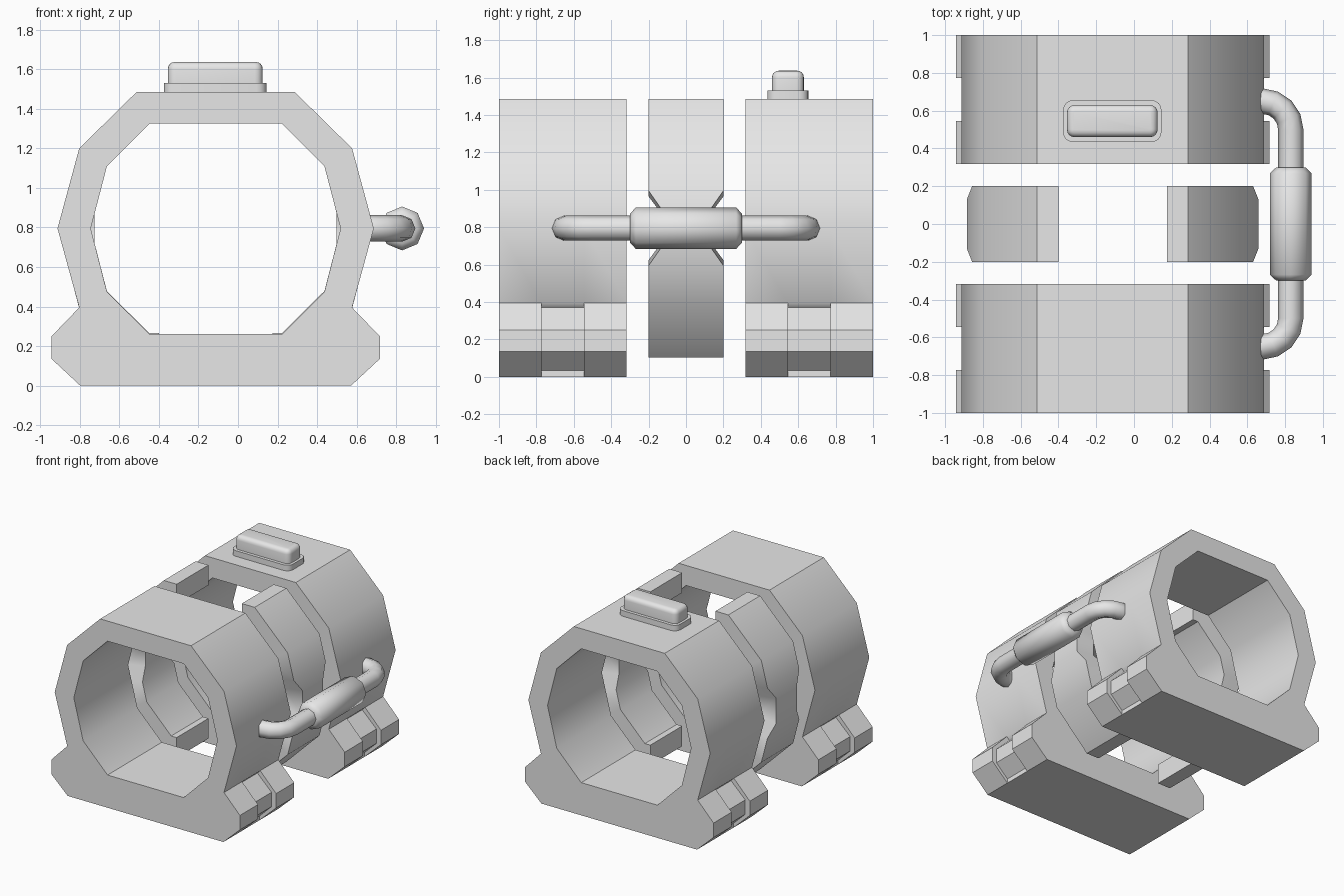
import bpy, bmesh, math
from mathutils import Vector

cube = bpy.data.objects.get("Cube")
if cube:
    bpy.data.objects.remove(cube, do_unlink=True)

grey = bpy.data.materials.new("plain_grey")
grey.use_nodes = True
grey.diffuse_color = (0.8, 0.8, 0.8, 1)
grey.node_tree.nodes["Principled BSDF"].inputs["Base Color"].default_value = (0.8, 0.8, 0.8, 1)

CX = -0.113   # centre line of the rings
CZ = 0.795    # height of the ring axis


def finish(name, bm, angle=35):
    """Weld, orient and turn the bmesh into a smooth-by-angle object."""
    bmesh.ops.remove_doubles(bm, verts=bm.verts, dist=1e-4)
    bmesh.ops.recalc_face_normals(bm, faces=bm.faces)
    mesh = bpy.data.meshes.new(name)
    bm.to_mesh(mesh)
    bm.free()
    mesh.materials.append(grey)
    obj = bpy.data.objects.new(name, mesh)
    bpy.context.collection.objects.link(obj)
    bpy.ops.object.select_all(action='DESELECT')
    obj.select_set(True)
    bpy.context.view_layer.objects.active = obj
    bpy.ops.object.shade_smooth_by_angle(angle=math.radians(angle))
    return obj


def face(bm, pts):
    bm.faces.new([bm.verts.new(p) for p in pts])


# ---- End rings: octagonal tunnel on a flat base, with a notch across each foot
inner = [(0, 0.26), (0.335, 0.26), (0.55, 0.475), (0.632, CZ),
         (0.55, 1.11), (0.335, 1.325), (0, 1.325)]
upper = [(0, 1.485), (0.40, 1.485), (0.69, 1.2), (0.80, CZ), (0.69, 0.395)]
foot = [(0.83, 0.25), (0.83, 0.135)]
notch = [(0.665, 0.37), (0.79, 0.25), (0.79, 0.135), (0.685, 0.035)]
base = [(0.685, 0), (0, 0)]


def end_ring(name, ys):
    bm = bmesh.new()
    for side in (1, -1):
        def at(p, y):
            return (CX + side * p[0], y, p[1])

        for i in range(3):
            outer = upper + (notch if i == 1 else foot) + base
            for chain in (inner, outer):
                for p, q in zip(chain, chain[1:]):
                    face(bm, [at(p, ys[i]), at(q, ys[i]), at(q, ys[i + 1]), at(p, ys[i + 1])])
        # end caps, then the walls of the notch
        for y in (ys[0], ys[3]):
            face(bm, [at(p, y) for p in inner + upper + foot + base])
        for y in (ys[1], ys[2]):
            face(bm, [at(p, y) for p in upper[-1:] + foot + base[:1] + notch[::-1]])
    finish(name, bm)


end_ring("front_ring", (-1, -0.773, -0.545, -0.317))
end_ring("back_ring", (0.317, 0.545, 0.773, 1))

# ---- Middle clamps: a C-shaped band each side, waisted at mid height
# (outer x, outer z above axis, inner x, inner z above axis, half width)
half = [(0.287, 0.69, 0.287, 0.53, 0.2), (0.40, 0.69, 0.335, 0.53, 0.2),
        (0.69, 0.405, 0.55, 0.317, 0.2), (0.744, 0.20, 0.588, 0.17, 0.2),
        (0.772, 0.10, 0.612, 0.076, 0.13)]
sections = half + [(a, -b, c, -d, w) for a, b, c, d, w in reversed(half)]

for name, side in (("left_clamp", 1), ("right_clamp", -1)):
    bm = bmesh.new()
    loops = []
    for ox, oz, ix, iz, w in sections:
        o, i = CX + side * ox, CX + side * ix
        loops.append([bm.verts.new(p) for p in (
            (o, -w, CZ + oz), (o, w, CZ + oz), (i, w, CZ + iz), (i, -w, CZ + iz))])
    for a, b in zip(loops, loops[1:]):
        for k in range(4):
            n = (k + 1) % 4
            bm.faces.new((a[k], a[n], b[n], b[k]))
    bm.faces.new(loops[0])
    bm.faces.new(loops[-1])
    finish(name, bm)


# ---- Side handle: bent pipe with a thicker grip
def tube(name, path, angle, sides=8):
    """Sweep a polygon along (x, y, radius) points at axis height."""
    bm = bmesh.new()
    rings = []
    for k, (x, y, r) in enumerate(path):
        a, b = path[max(k - 1, 0)], path[min(k + 1, len(path) - 1)]
        t = Vector((b[0] - a[0], b[1] - a[1], 0)).normalized()
        n = Vector((-t.y, t.x, 0))
        ring = []
        for s in range(sides):
            u = math.tau * s / sides
            p = Vector((x, y, CZ)) + r * (math.cos(u) * n + math.sin(u) * Vector((0, 0, 1)))
            ring.append(bm.verts.new(p))
        rings.append(ring)
    for a, b in zip(rings, rings[1:]):
        for s in range(sides):
            n = (s + 1) % sides
            bm.faces.new((a[s], a[n], b[n], b[s]))
    bm.faces.new(rings[0])
    bm.faces.new(rings[-1])
    finish(name, bm, angle)


HX, R = 0.83, 0.067
bend = [(0.655, 0.65, R)]
for deg in (90, 67.5, 45, 22.5, 0):
    u = math.radians(deg)
    bend.append((HX - 0.15 + 0.15 * math.cos(u), 0.5 + 0.15 * math.sin(u), R))
tube("handle_pipe", bend + [(x, -y, r) for x, y, r in reversed(bend)], 50)
tube("handle_grip", [(HX, 0.30, 0.077), (HX, 0.268, 0.111),
                     (HX, -0.268, 0.111), (HX, -0.30, 0.077)], 46)


# ---- Top button: rounded plate with a soft-edged cap
def rounded_box(name, size, z0, z1, corner, top):
    bm = bmesh.new()
    bmesh.ops.create_cube(bm, size=1)
    for v in bm.verts:
        v.co = (-0.115 + v.co.x * size[0], 0.545 + v.co.y * size[1],
                z1 if v.co.z > 0 else z0)
    upright = [e for e in bm.edges if abs(e.verts[0].co.z - e.verts[1].co.z) > 1e-4]
    bmesh.ops.bevel(bm, geom=upright, offset=corner, segments=4, profile=0.5, affect='EDGES')
    if top:
        rim = [e for e in bm.edges if all(v.co.z > z1 - 1e-4 for v in e.verts)]
        bmesh.ops.bevel(bm, geom=rim, offset=top, segments=4, profile=0.5, affect='EDGES')
    finish(name, bm)


rounded_box("button_plate", (0.52, 0.22), 1.485, 1.53, 0.05, 0)
rounded_box("button_cap", (0.48, 0.17), 1.53, 1.637, 0.04, 0.035)
